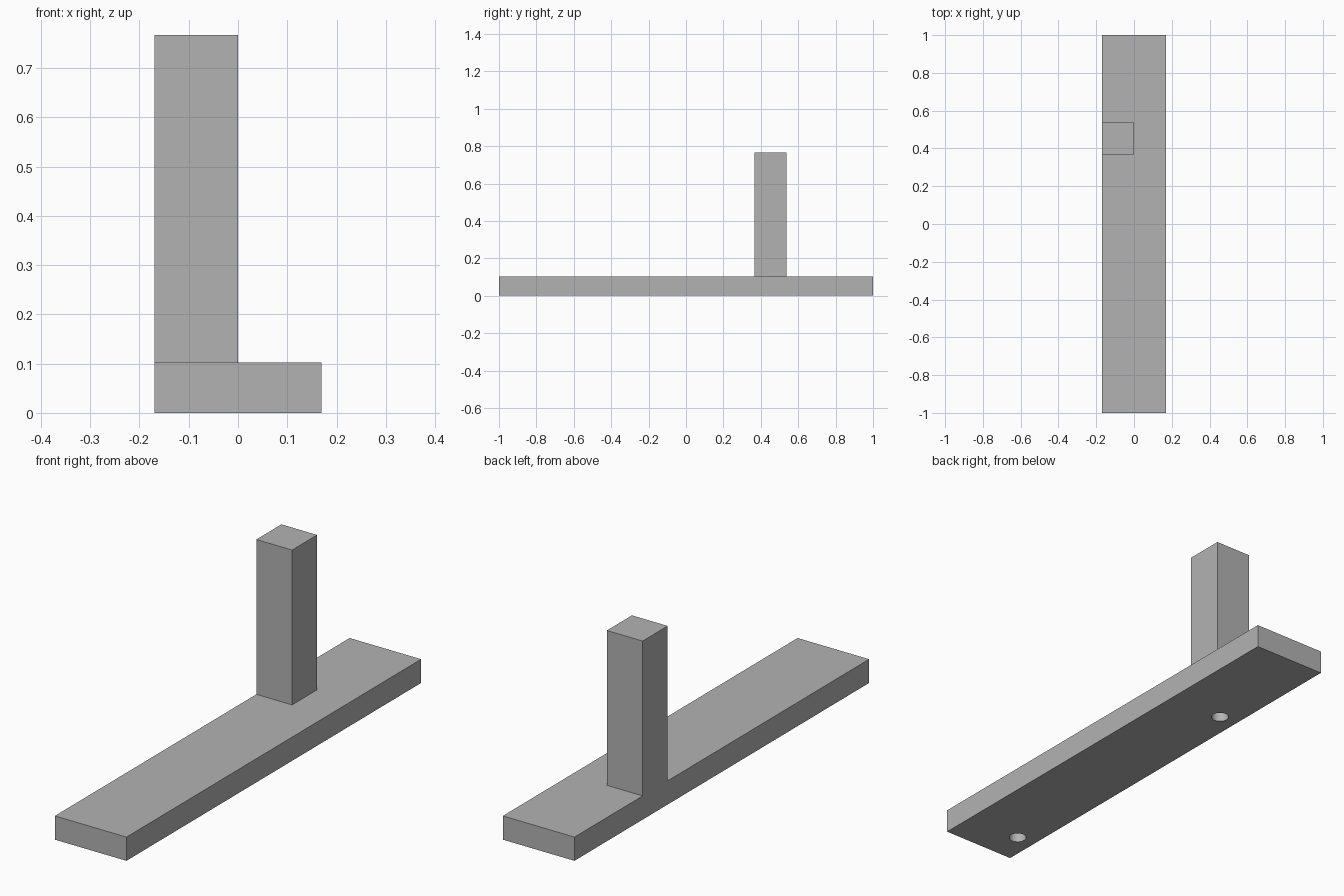
import bpy
import math

old = bpy.data.objects.get("Cube")
if old:
    bpy.data.objects.remove(old, do_unlink=True)

GREY = (0.45, 0.45, 0.45, 1.0)
HALF_WIDTH, BASE_HEIGHT, TOTAL_HEIGHT = 0.17, 0.102, 0.767
POST_SIZE, POST_Y = 0.17, 0.452
HOLE_X, HOLE_RADIUS, HOLE_DEPTH = -0.085, 0.035, 0.07

grey = bpy.data.materials.new("plain grey")
grey.use_nodes = True
grey.diffuse_color = GREY
grey.node_tree.nodes["Principled BSDF"].inputs["Base Color"].default_value = GREY


def box(name, low, high):
    """Axis-aligned box between two corners."""
    centre = [(a + b) / 2 for a, b in zip(low, high)]
    bpy.ops.mesh.primitive_cube_add(size=1, location=centre)
    obj = bpy.context.object
    obj.name = name
    obj.scale = [b - a for a, b in zip(low, high)]
    bpy.ops.object.transform_apply(location=False, rotation=False, scale=True)
    obj.data.materials.append(grey)
    return obj


def drill(target, x, y):
    """Blind round hole in the underside."""
    bpy.ops.mesh.primitive_cylinder_add(
        vertices=32, radius=HOLE_RADIUS, depth=2 * HOLE_DEPTH, location=(x, y, 0))
    cutter = bpy.context.object
    cutter.name = "hole_cutter"
    cutter.hide_render = True
    cutter.data.materials.append(grey)
    cut = target.modifiers.new("hole", 'BOOLEAN')
    cut.operation, cut.solver, cut.object = 'DIFFERENCE', 'EXACT', cutter
    bpy.ops.object.select_all(action='DESELECT')
    target.select_set(True)
    bpy.context.view_layer.objects.active = target
    bpy.ops.object.modifier_apply(modifier=cut.name)
    bpy.data.objects.remove(cutter, do_unlink=True)


# Long flat base with two peg holes underneath
base = box("base", (-HALF_WIDTH, -1, 0), (HALF_WIDTH, 1, BASE_HEIGHT))
for hole_y in (-0.85, POST_Y):
    drill(base, HOLE_X, hole_y)
bpy.ops.object.shade_smooth_by_angle(angle=math.radians(30))

# Square post, flush with one long side of the base
box("post",
    (-HALF_WIDTH, POST_Y - POST_SIZE / 2, BASE_HEIGHT),
    (-HALF_WIDTH + POST_SIZE, POST_Y + POST_SIZE / 2, TOTAL_HEIGHT))
